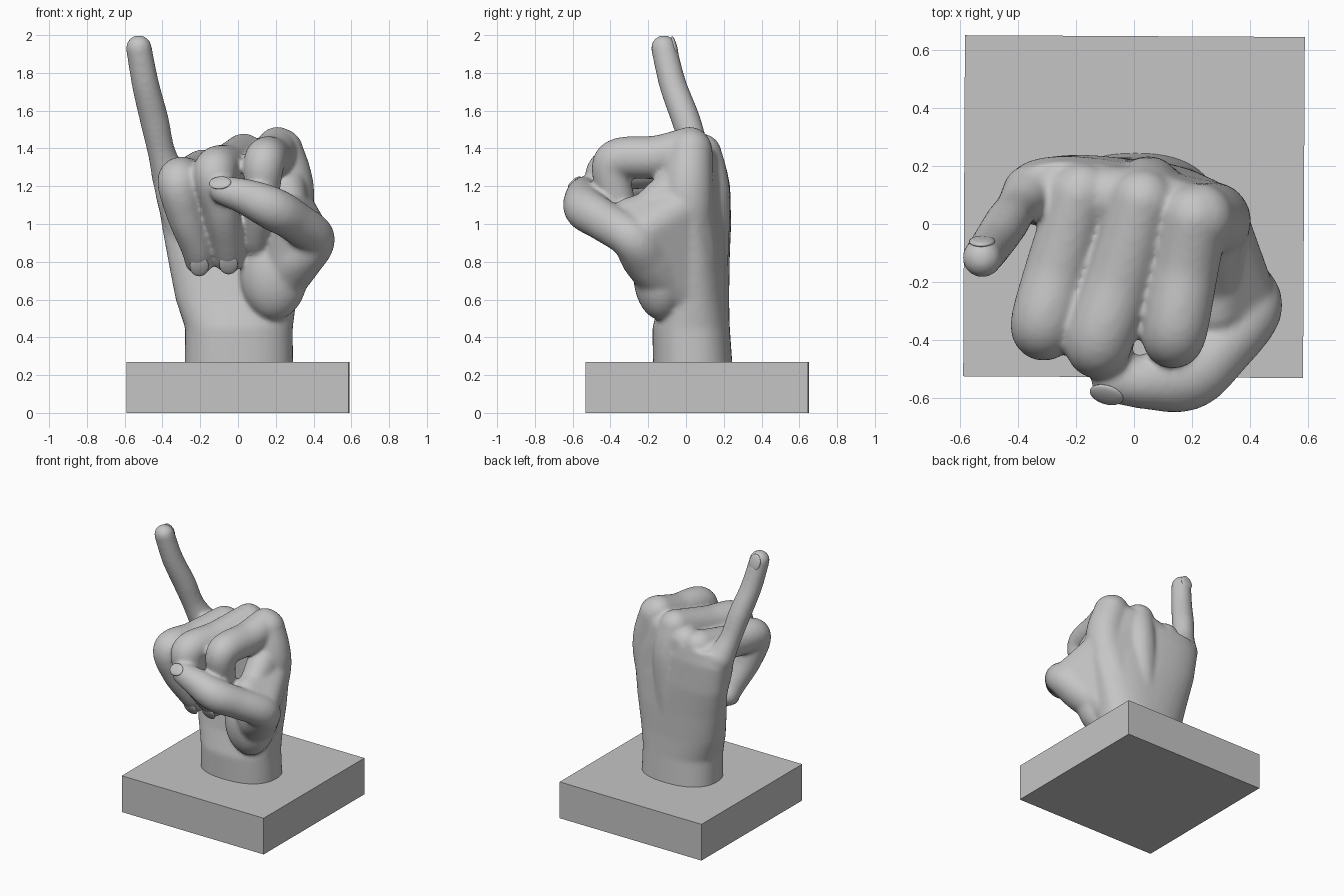
import bpy, bmesh
from math import cos, sin, pi, radians, copysign
from mathutils import Vector, Matrix

old = bpy.data.objects.get("Cube")
if old:
    bpy.data.objects.remove(old)

grey = bpy.data.materials.new("stone grey")
grey.use_nodes = True
grey.diffuse_color = (0.56, 0.56, 0.56, 1)
grey.node_tree.nodes["Principled BSDF"].inputs["Base Color"].default_value = (0.56, 0.56, 0.56, 1)


def make_object(name, bm, smooth=False):
    mesh = bpy.data.meshes.new(name)
    bm.to_mesh(mesh)
    bm.free()
    for face in mesh.polygons:
        face.use_smooth = smooth
    mesh.materials.append(grey)
    obj = bpy.data.objects.new(name, mesh)
    bpy.context.collection.objects.link(obj)
    return obj


def spline(a, b, c, d, t):
    return (b * 2 + (c - a) * t + (a * 2 - b * 5 + c * 4 - d) * t * t
            + (b * 3 - a - c * 3 + d) * t ** 3) / 2


def ball(bm, p, radius):
    return bmesh.ops.create_icosphere(bm, subdivisions=3, radius=radius,
                                      matrix=Matrix.Translation(p))["verts"]


def sweep(bm, points, steps=14):
    """Sweep a ball of changing radius along a smooth path of (x, y, z, r)."""
    pts = [Vector(p) for p in points]
    pts = [pts[0]] + pts + [pts[-1]]
    for i in range(len(pts) - 3):
        for s in range(steps + 1):
            p = spline(*pts[i:i + 4], s / steps)
            ball(bm, p.to_3d(), p[3])


def stretch(bm, balls):
    """Stretch one taut skin over several balls (x, y, z, r)."""
    scratch = bmesh.new()
    for x, y, z, r in balls:
        ball(scratch, (x, y, z), r)
    verts = [bm.verts.new(v.co) for v in scratch.verts]
    scratch.free()
    bmesh.ops.convex_hull(bm, input=verts)
    bmesh.ops.delete(bm, geom=[v for v in verts if v.is_valid and not v.link_faces], context='VERTS')


def loft(bm, sections, n=40):
    """Stack rounded oval sections (z, cx, cy, rx, ry, tilt) into a closed body."""
    rings = []
    for z, cx, cy, rx, ry, tilt in sections:
        rot = Matrix.Rotation(radians(tilt), 3, 'Z')
        ring = []
        for k in range(n):
            c, s = cos(2 * pi * k / n), sin(2 * pi * k / n)
            flat = Vector((rx * copysign(abs(c) ** 0.85, c), ry * copysign(abs(s) ** 0.85, s), 0))
            ring.append(bm.verts.new(rot @ flat + Vector((cx, cy, z))))
        rings.append(ring)
    for lo, hi in zip(rings, rings[1:]):
        for k in range(n):
            j = (k + 1) % n
            bm.faces.new((lo[k], lo[j], hi[j], hi[k]))
    bm.faces.new(rings[0][::-1])
    bm.faces.new(rings[-1])


# Plinth, turned very slightly
bm = bmesh.new()
bmesh.ops.create_cube(bm, size=1, matrix=Matrix.Translation((0, 0.06, 0.135))
                      @ Matrix.Rotation(radians(-0.3), 4, 'Z') @ Matrix.Diagonal((1.174, 1.178, 0.27, 1)))
make_object("plinth", bm)

hand = bmesh.new()

# Wrist and palm
loft(hand, [(0.2, 0.005, 0.038, 0.287, 0.212, 0), (0.45, 0.005, 0.027, 0.285, 0.205, 0),
            (0.6, -0.01, 0.045, 0.32, 0.182, -3), (0.8, -0.01, 0.06, 0.36, 0.165, -6),
            (1.0, -0.01, 0.07, 0.4, 0.15, -10), (1.2, -0.04, 0.07, 0.4, 0.14, -11),
            (1.3, -0.04, 0.08, 0.36, 0.11, -11)])

# Back of the hand, with bones ending in knuckles
stretch(hand, [(0.17, 0.06, 0.7, 0.13), (-0.18, 0.08, 0.7, 0.12), (0.265, 0.01, 1.1, 0.135),
               (-0.3, 0.1, 1.1, 0.11), (0.21, 0.03, 1.34, 0.105), (0.03, 0.09, 1.32, 0.105),
               (-0.17, 0.11, 1.26, 0.095), (-0.34, 0.11, 1.22, 0.095)])
sweep(hand, [(0.12, 0.05, 0.6, 0.12), (0.265, 0.01, 1.1, 0.138), (0.225, 0.02, 1.385, 0.122)])
sweep(hand, [(0.03, 0.12, 0.7, 0.1), (0.05, 0.12, 1.15, 0.115), (0.03, 0.08, 1.37, 0.11)])
sweep(hand, [(-0.08, 0.12, 0.7, 0.1), (-0.15, 0.13, 1.1, 0.105), (-0.18, 0.11, 1.29, 0.103)])
sweep(hand, [(-0.18, 0.08, 0.7, 0.12), (-0.31, 0.1, 1.1, 0.112), (-0.35, 0.11, 1.24, 0.1)])

# Curled index, middle and ring fingers
sweep(hand, [(0.21, 0.02, 1.4, 0.115), (0.18, -0.15, 1.355, 0.115), (0.14, -0.38, 1.33, 0.11),
             (0.125, -0.36, 1.13, 0.09), (0.1, -0.25, 0.95, 0.078), (0.1, -0.18, 0.875, 0.072)])
sweep(hand, [(0.03, 0.08, 1.37, 0.11), (-0.045, -0.18, 1.31, 0.118), (-0.122, -0.41, 1.275, 0.117),
             (-0.09, -0.38, 1.08, 0.098), (-0.058, -0.27, 0.9, 0.087), (-0.05, -0.21, 0.82, 0.08)])
sweep(hand, [(-0.19, 0.1, 1.29, 0.105), (-0.26, -0.15, 1.24, 0.115), (-0.313, -0.35, 1.225, 0.115),
             (-0.28, -0.33, 1.05, 0.098), (-0.22, -0.25, 0.88, 0.085), (-0.205, -0.2, 0.81, 0.079)])

# Raised little finger
sweep(hand, [(-0.36, 0.11, 1.24, 0.095), (-0.405, 0.055, 1.38, 0.074), (-0.443, 0.0, 1.55, 0.077),
             (-0.49, -0.07, 1.74, 0.073), (-0.525, -0.117, 1.932, 0.069)])

# Thumb: ball, webbing stretched to the palm edge, and bent digit
bmesh.ops.create_icosphere(hand, subdivisions=4, radius=1, matrix=Matrix.Translation((0.19, -0.13, 0.74))
                           @ Matrix.Diagonal((0.18, 0.15, 0.25, 1)))
stretch(hand, [(0.17, 0.02, 0.6, 0.12), (0.22, -0.13, 0.68, 0.12), (0.265, 0.01, 1.1, 0.13),
               (0.385, -0.28, 0.92, 0.115), (0.28, -0.3, 1.05, 0.09)])
stretch(hand, [(0.265, 0.01, 1.1, 0.13), (0.25, -0.01, 1.24, 0.11), (0.28, -0.25, 1.04, 0.09),
               (0.27, -0.14, 1.08, 0.09)])
sweep(hand, [(0.2, -0.08, 0.68, 0.14), (0.31, -0.2, 0.82, 0.14), (0.4, -0.29, 0.925, 0.113),
             (0.29, -0.44, 1.02, 0.11), (0.185, -0.53, 1.08, 0.115), (0.05, -0.545, 1.14, 0.097),
             (-0.07, -0.54, 1.175, 0.078)])

# Fuse everything into one continuous skin
skin = make_object("hand", hand, True)
fuse = skin.modifiers.new("fuse", 'REMESH')
fuse.mode = 'VOXEL'
fuse.voxel_size = 0.012
fuse.use_smooth_shade = True
soften = skin.modifiers.new("soften", 'SMOOTH')
soften.factor = 0.5
soften.iterations = 12


def nail(name, centre, along, normal, width, length):
    """Thin domed plate lying on a fingertip."""
    z = Vector(normal).normalized()
    x = Vector(along).cross(z).normalized()
    y = z.cross(x)
    turn = Matrix((x, y, z)).transposed().to_4x4()
    bm = bmesh.new()
    bmesh.ops.create_uvsphere(bm, u_segments=24, v_segments=12, radius=1,
                              matrix=Matrix.Translation(centre) @ turn
                              @ Matrix.Diagonal((width, length, 0.014, 1)))
    make_object(name, bm, True)


# Nails
nail("little_finger_nail", (-0.525, -0.06, 1.935), (-0.1, -0.25, 1), (0, 1, 0.25), 0.045, 0.06)
nail("thumb_nail", (-0.095, -0.59, 1.218), (-1, 0, 0.3), (-0.2, -0.7, 0.7), 0.045, 0.06)
nail("middle_nail", (-0.05, -0.275, 0.785), (0, 0.55, -0.85), (0, -0.85, -0.5), 0.05, 0.06)
nail("ring_nail", (-0.205, -0.264, 0.775), (0, 0.55, -0.85), (0, -0.85, -0.5), 0.05, 0.06)
nail("index_nail", (0.1, -0.237, 0.85), (0, 0.6, -0.8), (0, -0.8, -0.55), 0.044, 0.055)
